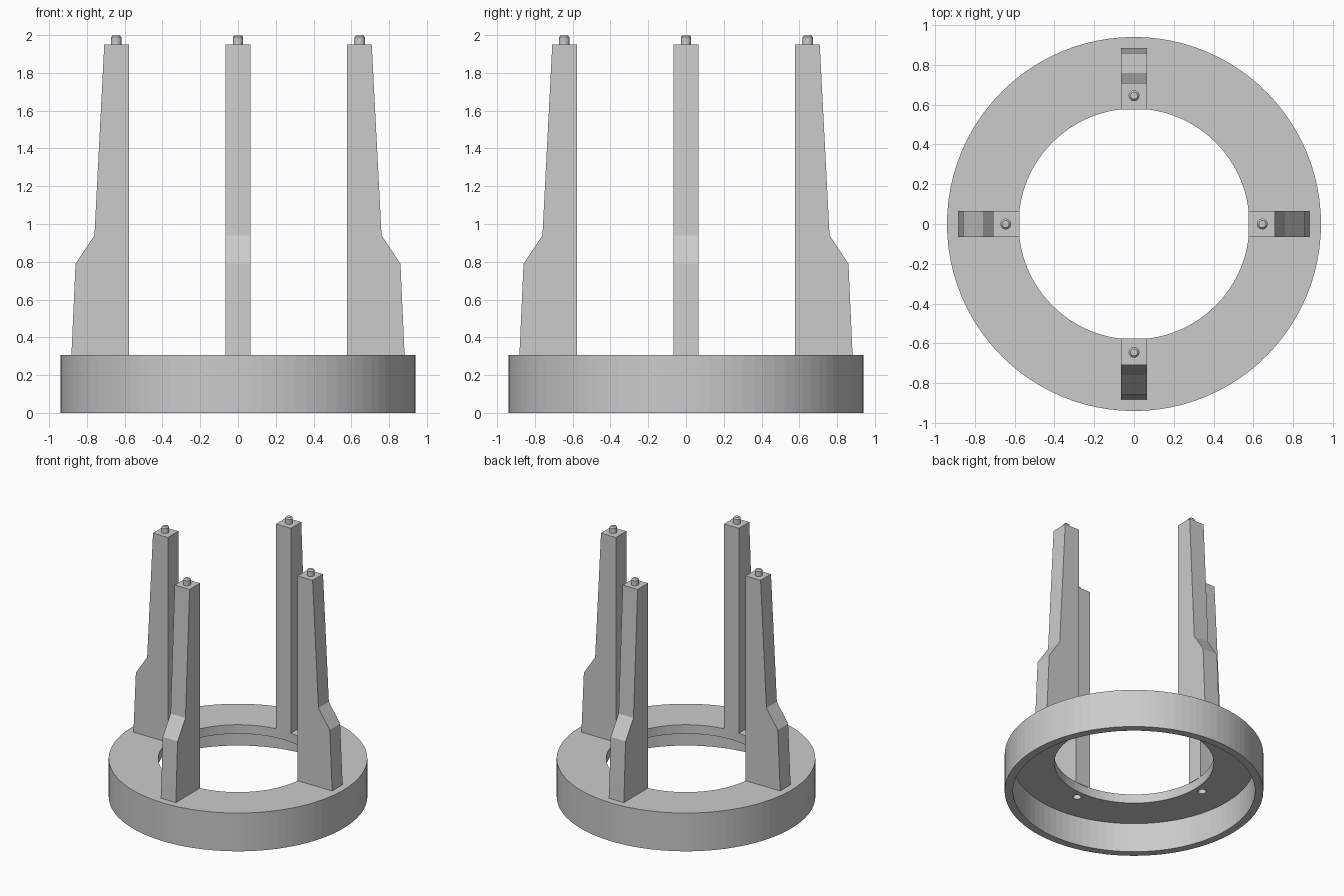
import bpy, bmesh, math
from mathutils import Matrix, Vector

if "Cube" in bpy.data.objects:
    bpy.data.objects.remove(bpy.data.objects["Cube"])

SEG = 96
ANGLES = [i * math.pi / 2 for i in range(4)]
PEG_R = 0.645


def make_object(name, bm):
    bmesh.ops.recalc_face_normals(bm, faces=bm.faces)
    mesh = bpy.data.meshes.new(name)
    bm.to_mesh(mesh)
    bm.free()
    obj = bpy.data.objects.new(name, mesh)
    bpy.context.collection.objects.link(obj)
    return obj


def lathe_closed(bm, profile, seg):
    rings = [[bm.verts.new((r * math.cos(a), r * math.sin(a), z)) for r, z in profile]
             for a in (2 * math.pi * i / seg for i in range(seg))]
    n = len(profile)
    for i in range(seg):
        a, b = rings[i], rings[(i + 1) % seg]
        for j in range(n):
            k = (j + 1) % n
            bm.faces.new((a[j], b[j], b[k], a[k]))


def cylinder(bm, r1, r2, z0, z1, matrix, seg=24):
    bmesh.ops.create_cone(bm, cap_ends=True, segments=seg, radius1=r1, radius2=r2,
                          depth=z1 - z0,
                          matrix=matrix @ Matrix.Translation((PEG_R, 0, (z0 + z1) / 2)))


# Base ring: flat plate with a skirt, open underneath
bm = bmesh.new()
lathe_closed(bm, [(0.58, 0.235), (0.88, 0.235), (0.88, 0.0),
                  (0.94, 0.0), (0.94, 0.307), (0.58, 0.307)], SEG)
ring = make_object("base_ring", bm)

# Sockets under the plate that receive the pegs of a part below
bm = bmesh.new()
for a in ANGLES:
    cylinder(bm, 0.03, 0.03, 0.2, 0.288, Matrix.Rotation(a, 4, 'Z'))
cutter = make_object("socket_cutter", bm)
cutter.hide_render = True
mod = ring.modifiers.new("sockets", 'BOOLEAN')
mod.operation = 'DIFFERENCE'
mod.solver = 'EXACT'
mod.object = cutter
bpy.context.view_layer.objects.active = ring
bpy.ops.object.modifier_apply(modifier=mod.name)
bpy.data.objects.remove(cutter)

# Four stepped legs, each an extruded side profile
LEG = [(0.576, 0.305), (0.882, 0.305), (0.86, 0.79),
       (0.76, 0.94), (0.708, 1.95), (0.576, 1.95)]
HALF = 0.066
for name, a in zip(("right", "back", "left", "front"), ANGLES):
    rot = Matrix.Rotation(a, 4, 'Z')
    bm = bmesh.new()
    face = bm.faces.new([bm.verts.new((r, -HALF, z)) for r, z in LEG])
    ext = bmesh.ops.extrude_face_region(bm, geom=[face])
    moved = [v for v in ext["geom"] if isinstance(v, bmesh.types.BMVert)]
    bmesh.ops.translate(bm, verts=moved, vec=Vector((0, 2 * HALF, 0)))
    bm.transform(rot)
    make_object(name + "_leg", bm)

    # Chamfered locating peg on top of the leg
    bm = bmesh.new()
    cylinder(bm, 0.027, 0.027, 1.94, 1.99, rot)
    top = max(bm.faces, key=lambda f: f.calc_center_median().z)
    ext = bmesh.ops.extrude_face_region(bm, geom=[top])
    bmesh.ops.delete(bm, geom=[top], context='FACES_ONLY')
    verts = [v for v in ext["geom"] if isinstance(v, bmesh.types.BMVert)]
    centre = rot @ Vector((PEG_R, 0, 0))
    for v in verts:
        v.co.x = centre.x + (v.co.x - centre.x) * 0.65
        v.co.y = centre.y + (v.co.y - centre.y) * 0.65
        v.co.z = 2.0
    make_object(name + "_peg", bm)
